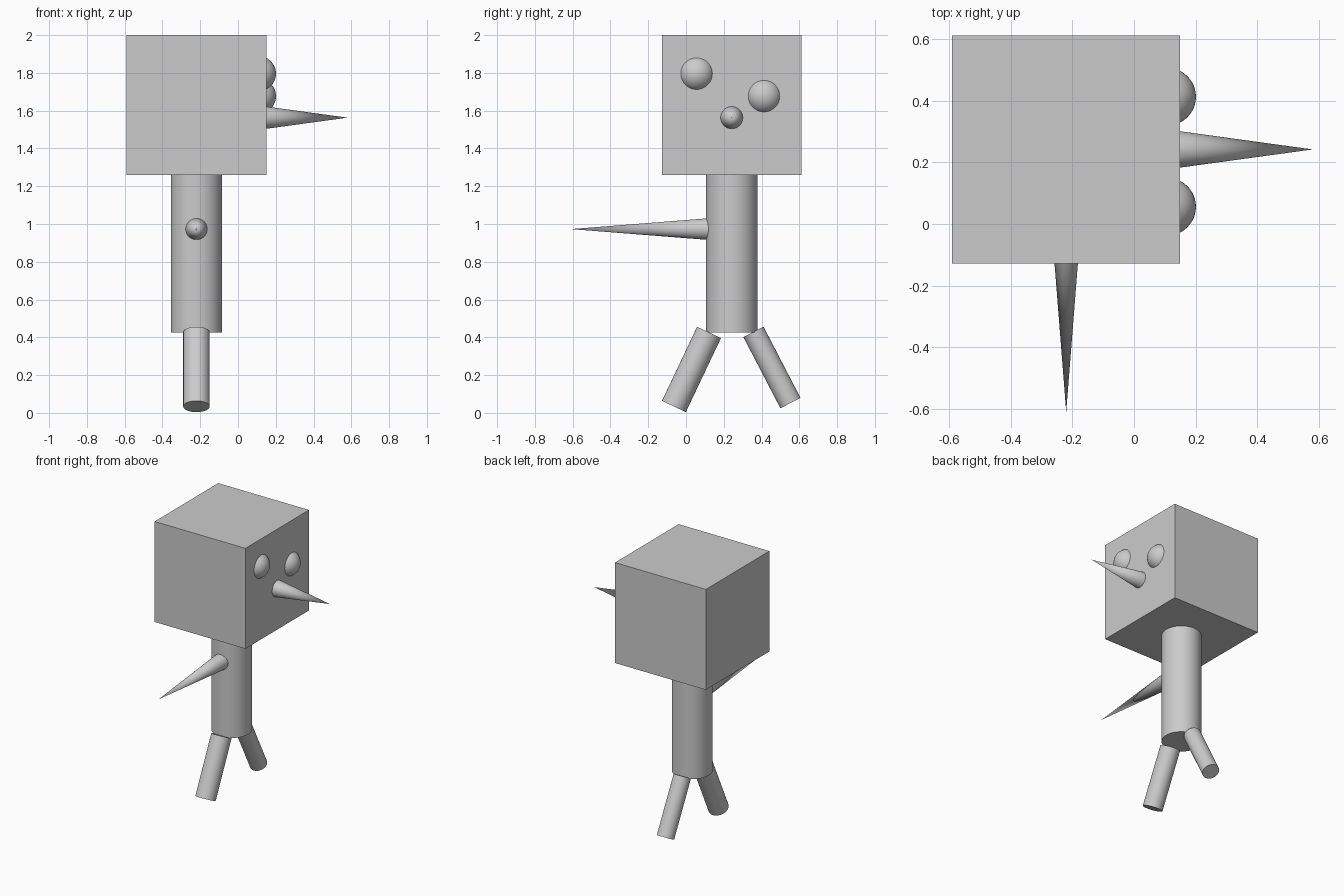
import bpy
from mathutils import Vector

if "Cube" in bpy.data.objects:
    bpy.data.objects.remove(bpy.data.objects["Cube"])

CX, CY = -0.22, 0.242   # vertical axis of the figure


def finish(name, smooth=True):
    ob = bpy.context.object
    ob.name = name
    if smooth:
        bpy.ops.object.shade_smooth_by_angle()
    return ob


def taper(name, start, end, r1, r2=None, sides=48):
    """Cylinder or cone running from start to end."""
    a, b = Vector(start), Vector(end)
    bpy.ops.mesh.primitive_cone_add(
        vertices=sides, radius1=r1, radius2=r1 if r2 is None else r2,
        depth=(b - a).length, location=(a + b) / 2,
        rotation=(b - a).to_track_quat('Z', 'Y').to_euler())
    return finish(name)


# Box head
bpy.ops.mesh.primitive_cube_add(size=0.74, location=(CX, CY, 1.63))
finish("head", smooth=False)

# Round body, just reaching into the head
taper("body", (CX, CY, 0.426), (CX, CY, 1.27), 0.136)

# Pointed nose and single pointed arm, bases sunk slightly in
taper("nose", (0.12, CY, 1.563), (0.58, CY, 1.563), 0.063, 0)
taper("arm", (CX, 0.14, 0.973), (CX, -0.61, 0.973), 0.059, 0)

# Uneven eyes, half sunk into the face
for name, y, z in (("eye_lower_side", 0.413, 1.677), ("eye_upper_side", 0.056, 1.796)):
    bpy.ops.mesh.primitive_uv_sphere_add(segments=48, ring_count=24, radius=0.094,
                                         location=(0.107, y, z))
    finish(name)

# Splayed legs of slightly different thickness
taper("front_leg", (CX, 0.122, 0.426), (CX, -0.064, 0.034), 0.07)
taper("back_leg", (CX, 0.357, 0.429), (CX, 0.553, 0.052), 0.06)
